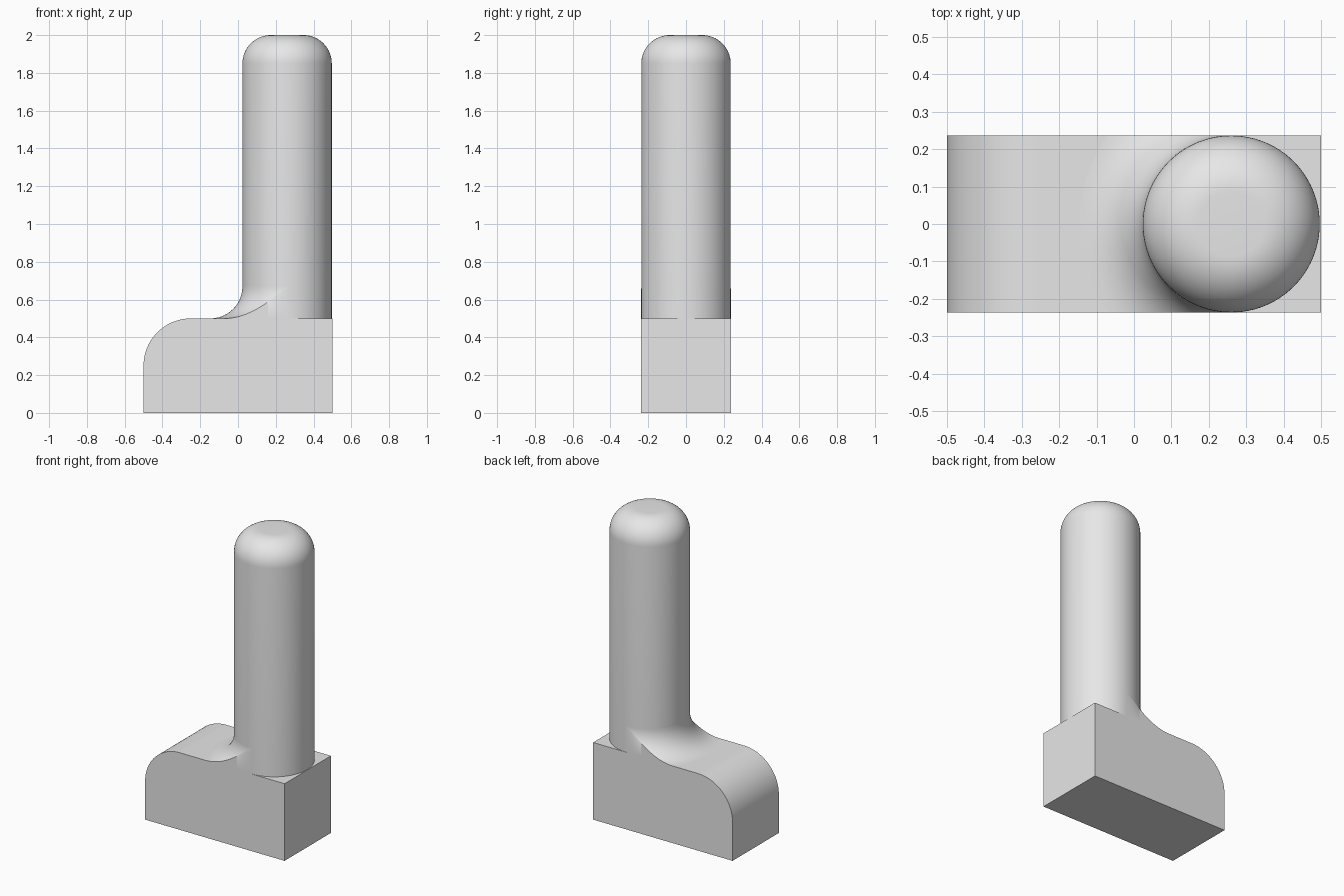
import bpy, bmesh
from math import sin, cos, pi, sqrt, radians

cube = bpy.data.objects.get("Cube")
if cube:
    bpy.data.objects.remove(cube, do_unlink=True)

GREY = (0.8, 0.8, 0.8, 1)
grey = bpy.data.materials.new("plain grey")
grey.use_nodes = True
grey.diffuse_color = GREY
grey.node_tree.nodes["Principled BSDF"].inputs["Base Color"].default_value = GREY

HALF_W = 0.237      # half depth of the base
TOP = 0.5           # top of the base
POST_X, POST_R = 0.26, 0.2365
FLARE = 0.17        # radius of the blend between base and post


def finish(name, bm):
    bmesh.ops.remove_doubles(bm, verts=bm.verts, dist=1e-5)
    bmesh.ops.recalc_face_normals(bm, faces=bm.faces)
    mesh = bpy.data.meshes.new(name)
    bm.to_mesh(mesh)
    bm.free()
    mesh.materials.append(grey)
    obj = bpy.data.objects.new(name, mesh)
    bpy.context.collection.objects.link(obj)
    bpy.ops.object.select_all(action='DESELECT')
    obj.select_set(True)
    bpy.context.view_layer.objects.active = obj
    bpy.ops.object.shade_smooth_by_angle(angle=radians(35))
    return obj


def arc(cx, cz, r, start, end, steps):
    angles = [start + (end - start) * i / steps for i in range(steps + 1)]
    return [(cx + r * cos(a), cz + r * sin(a)) for a in angles]


# Base block with one rounded upper edge
bm = bmesh.new()
outline = [(-0.5, 0), (0.5, 0), (0.5, TOP)] + arc(-0.25, 0.25, 0.25, pi / 2, pi, 24)
face = bm.faces.new([bm.verts.new((x, -HALF_W, z)) for x, z in outline])
extruded = bmesh.ops.extrude_face_region(bm, geom=[face])["geom"]
bmesh.ops.translate(bm, vec=(0, 2 * HALF_W, 0),
                    verts=[v for v in extruded if isinstance(v, bmesh.types.BMVert)])
finish("base", bm)

# Round post with a softened top, turned from a profile
bm = bmesh.new()
profile = [(POST_R, TOP - 0.1)] + arc(POST_R - 0.15, 1.85, 0.15, 0, pi / 2, 16) + [(0, 2)]
verts = [bm.verts.new((POST_X + r, 0, z)) for r, z in profile]
edges = [bm.edges.new(pair) for pair in zip(verts, verts[1:])]
bmesh.ops.spin(bm, geom=verts + edges, cent=(POST_X, 0, 0), axis=(0, 0, 1),
               angle=2 * pi, steps=96)
finish("post", bm)

# Concave flare on the left half of the post, trimmed flush with the base sides
bm = bmesh.new()
STEPS, RINGS = 96, 16
columns = []
for i in range(STEPS + 1):
    a = pi / 2 + pi * i / STEPS
    reach = min(POST_R + FLARE, HALF_W / max(abs(sin(a)), 0.01))
    column = []
    for j in range(RINGS + 1):
        d = (reach - POST_R) * (j / RINGS) ** 2
        z = TOP + FLARE - sqrt(max(0, FLARE ** 2 - (FLARE - d) ** 2))
        r = POST_R + d
        column.append(bm.verts.new((POST_X + r * cos(a), r * sin(a), z)))
    column.append(bm.verts.new((POST_X + reach * cos(a), reach * sin(a), TOP)))
    columns.append(column)
for left, right in zip(columns, columns[1:]):
    for j in range(RINGS + 1):
        bm.faces.new((left[j], left[j + 1], right[j + 1], right[j]))
bmesh.ops.dissolve_degenerate(bm, dist=1e-5, edges=bm.edges)
finish("flare", bm)
